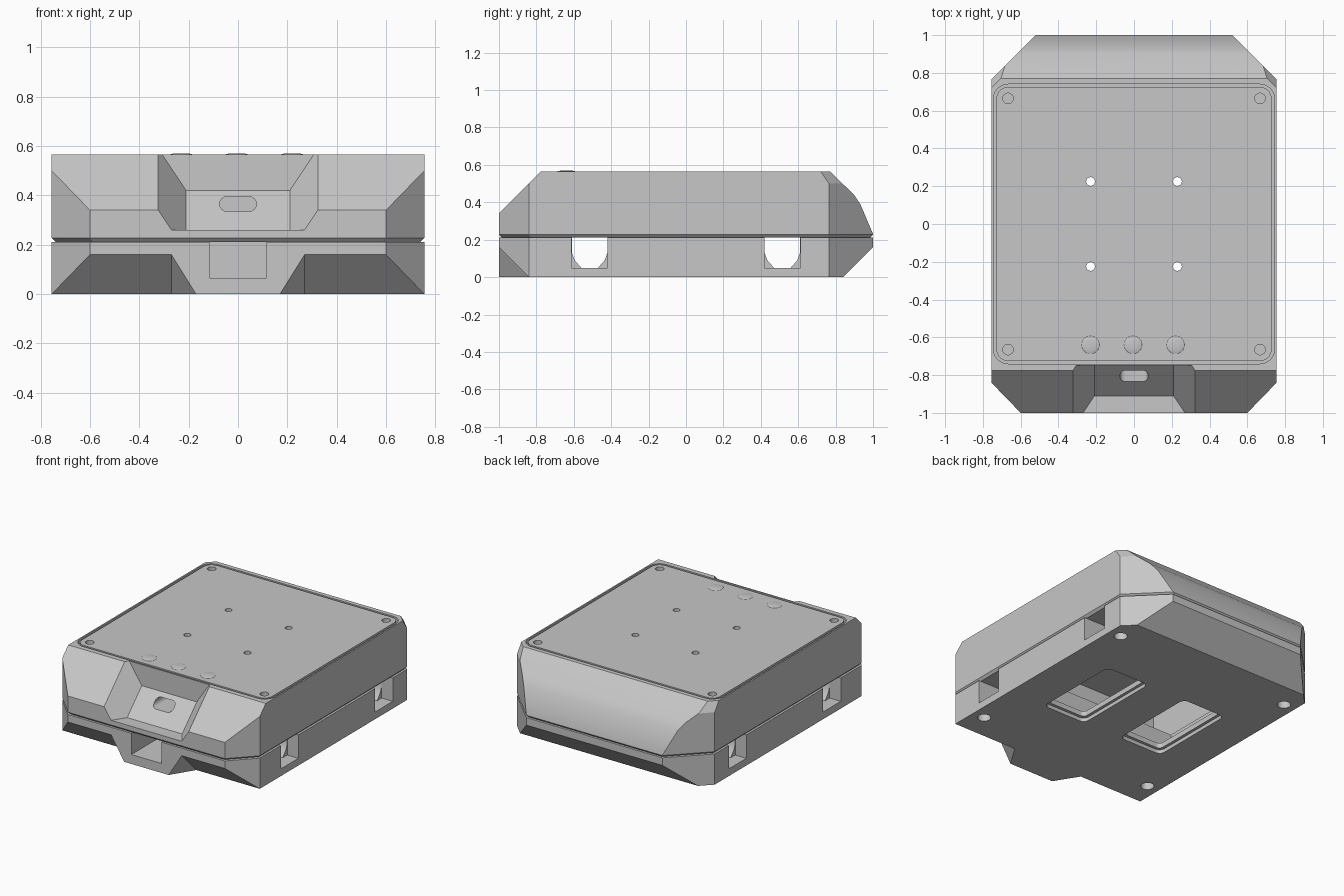
import bpy, bmesh, math
from mathutils import Vector

if "Cube" in bpy.data.objects:
    bpy.data.objects.remove(bpy.data.objects["Cube"], do_unlink=True)

grey = bpy.data.materials.new("plain grey")
grey.use_nodes = True
grey.diffuse_color = (0.57, 0.57, 0.57, 1)
grey.node_tree.nodes["Principled BSDF"].inputs["Base Color"].default_value = grey.diffuse_color


def hull(name, points, planes=()):
    """Convex solid around points, trimmed by (point, outward normal) planes."""
    for step in range(len(planes) + 1):
        bm = bmesh.new()
        for p in points:
            bm.verts.new(p)
        bmesh.ops.remove_doubles(bm, verts=bm.verts, dist=1e-5)
        res = bmesh.ops.convex_hull(bm, input=bm.verts)
        loose = {v for v in res["geom_interior"] if isinstance(v, bmesh.types.BMVert)}
        bmesh.ops.delete(bm, geom=list(loose), context='VERTS')
        bmesh.ops.dissolve_limit(bm, angle_limit=0.01, verts=bm.verts, edges=bm.edges)
        if step == len(planes):
            break
        co, no = planes[step]
        bmesh.ops.bisect_plane(bm, geom=bm.verts[:] + bm.edges[:] + bm.faces[:],
                               plane_co=co, plane_no=Vector(no).normalized(), clear_outer=True)
        points = [v.co.copy() for v in bm.verts]
        bm.free()
    bmesh.ops.recalc_face_normals(bm, faces=bm.faces)
    mesh = bpy.data.meshes.new(name)
    bm.to_mesh(mesh)
    bm.free()
    mesh.materials.append(grey)
    obj = bpy.data.objects.new(name, mesh)
    bpy.context.collection.objects.link(obj)
    return obj


def layers(outline, *levels):
    """Points of an xy outline at several heights."""
    return [(x, y, z) for z in levels for x, y in outline]


def box(x0, x1, y0, y1, z0, z1):
    return hull("cutter", layers([(x, y) for x in (x0, x1) for y in (y0, y1)], z0, z1))


def rounded(cx, cy, hx, hy, r, n=8):
    """Rounded rectangle outline; hx = hy = r gives a circle."""
    out = []
    for q, (sx, sy) in enumerate(((1, 1), (-1, 1), (-1, -1), (1, -1))):
        for i in range(n + 1):
            a = math.pi / 2 * (q + i / n)
            out.append((cx + sx * (hx - r) + r * math.cos(a),
                        cy + sy * (hy - r) + r * math.sin(a)))
    return out


def drill(x, y, r, z0, z1):
    return hull("cutter", layers(rounded(x, y, r, r, r, 6), z0, z1))


def cut(obj, *cutters):
    for c in cutters:
        mod = obj.modifiers.new("cut", 'BOOLEAN')
        mod.operation, mod.solver, mod.object = 'DIFFERENCE', 'EXACT', c
        bpy.context.view_layer.objects.active = obj
        bpy.ops.object.modifier_apply(modifier=mod.name)
        bpy.data.objects.remove(c, do_unlink=True)


def smooth(obj):
    bpy.ops.object.select_all(action='DESELECT')
    obj.select_set(True)
    bpy.context.view_layer.objects.active = obj
    bpy.ops.object.shade_smooth_by_angle(angle=math.radians(24))


half = [(0.6, -1), (0.755, -0.84), (0.755, 0.765), (0.52, 1)]
footprint = half + [(-x, y) for x, y in half]
corners = [(sx * 0.667, sy * 0.665) for sx in (-1, 1) for sy in (-1, 1)]
inner = [(sx * 0.23, sy * 0.225) for sx in (-1, 1) for sy in (-1, 1)]

# Lower base, chamfered along the front and back bottom edges
base = hull("lower_base", layers(footprint, 0, 0.212),
            [((0, -1, 0.16), (0, -1, -1)), ((0, 1, 0.16), (0, 1, -1))])
cut(base, box(-0.62, 0.62, -0.38, 0.38, 0.06, 0.3))
for s in (-1, 1):
    # Bottom opening with a stepped rim
    cut(base, hull("cutter", layers(rounded(s * 0.31, 0, 0.165, 0.31, 0.04), -0.1, 0.025)),
        hull("cutter", layers(rounded(s * 0.31, 0, 0.145, 0.29, 0.03), -0.1, 0.1)))
    # Strap channel running through both sides
    y = s * 0.515
    profile = [(0.095, 0.3), (0.095, 0.13), (0.08, 0.09), (0.045, 0.05)]
    cut(base, hull("cutter", [(x, y + m * dy, z) for x in (-0.9, 0.9)
                              for m in (-1, 1) for dy, z in profile]))
    for e in (-1, 1):
        cut(base, box(e * 0.67, e * 0.9, y - 0.096, y + 0.096, 0.05, 0.3))
for x, y in corners:
    cut(base, drill(x, y, 0.042, -0.1, 0.1))

# Front nose under the chamfer, with the socket slot through it
nose = hull("front_nose", [(s * x, y, z) for s in (-1, 1)
            for x, y, z in ((0.17, -1, 0), (0.27, -1, 0.16), (0.27, -0.84, 0))])
for part in (base, nose):
    cut(part, box(-0.115, 0.115, -1.1, -0.72, 0.065, 0.3))

# Tapered seam between the two halves
seam = hull("seam", layers([(x * 0.98, y * 0.985) for x, y in footprint], 0.212)
            + layers(footprint, 0.228))
cut(seam, box(-0.62, 0.62, -0.38, 0.38, 0.1, 0.3))

# Upper shell: sloped front, rounded back, clipped back corners
trims = [((0, -1, 0.34), (0, -1, 1)), ((0, 0.77, 0.565), (0, 1, 1.03)),
         ((0, 1, 0.23), (0, 0.92, 0.39)), ((0, 0.912, 0.42), (0, 0.84, 0.56))]
trims += [((s * 0.755, 0.72, 0.565), (s, 1, 0.69)) for s in (-1, 1)]
shell = hull("upper_shell", layers(footprint, 0.228, 0.565), trims)
cut(shell, box(-0.68, 0.68, -0.62, 0.68, 0.1, 0.5))

# Front recess with flared sides and a port hole
recess = [(-0.75, 0.42), (-0.75, 0.62), (-0.91, 0.26), (-1.1, 0.26), (-1.1, 0.62)]
cut(shell, hull("cutter", [(s * (0.21 + (z - y - 1.17) * 2 / 3), y, z)
                           for s in (-1, 1) for y, z in recess]))
port = rounded(0, 0.365, 0.075, 0.03, 0.03)
cut(shell, hull("cutter", [(x, y, z) for y in (-0.95, -0.55) for x, z in port]))

# Pocket that leaves a thin groove around the top panel
cut(shell, hull("cutter", layers(rounded(0, 0, 0.745, 0.74, 0.08), 0.535, 0.7)))
cut(shell, *[drill(x, y, 0.023, 0.4, 0.6) for x, y in inner])

# Top panel with corner screw holes and inner mounting holes
panel = hull("top_panel", layers(rounded(0, 0, 0.728, 0.725, 0.06), 0.535, 0.565))
cut(panel, *[drill(x, y, 0.028, 0.5, 0.6) for x, y in corners],
    *[drill(x, y, 0.023, 0.5, 0.6) for x, y in inner])

# Three low domed buttons near the front edge
for name, x in (("right", -0.23), ("middle", -0.005), ("left", 0.22)):
    dome = []
    for k in range(5):
        a = math.pi / 2 * k / 5
        r = 0.048 * math.cos(a)
        dome += layers(rounded(x, -0.64, r, r, r, 6), 0.564 + 0.007 * math.sin(a))
    smooth(hull(name + "_button", dome))

for part in (base, shell, panel):
    smooth(part)
